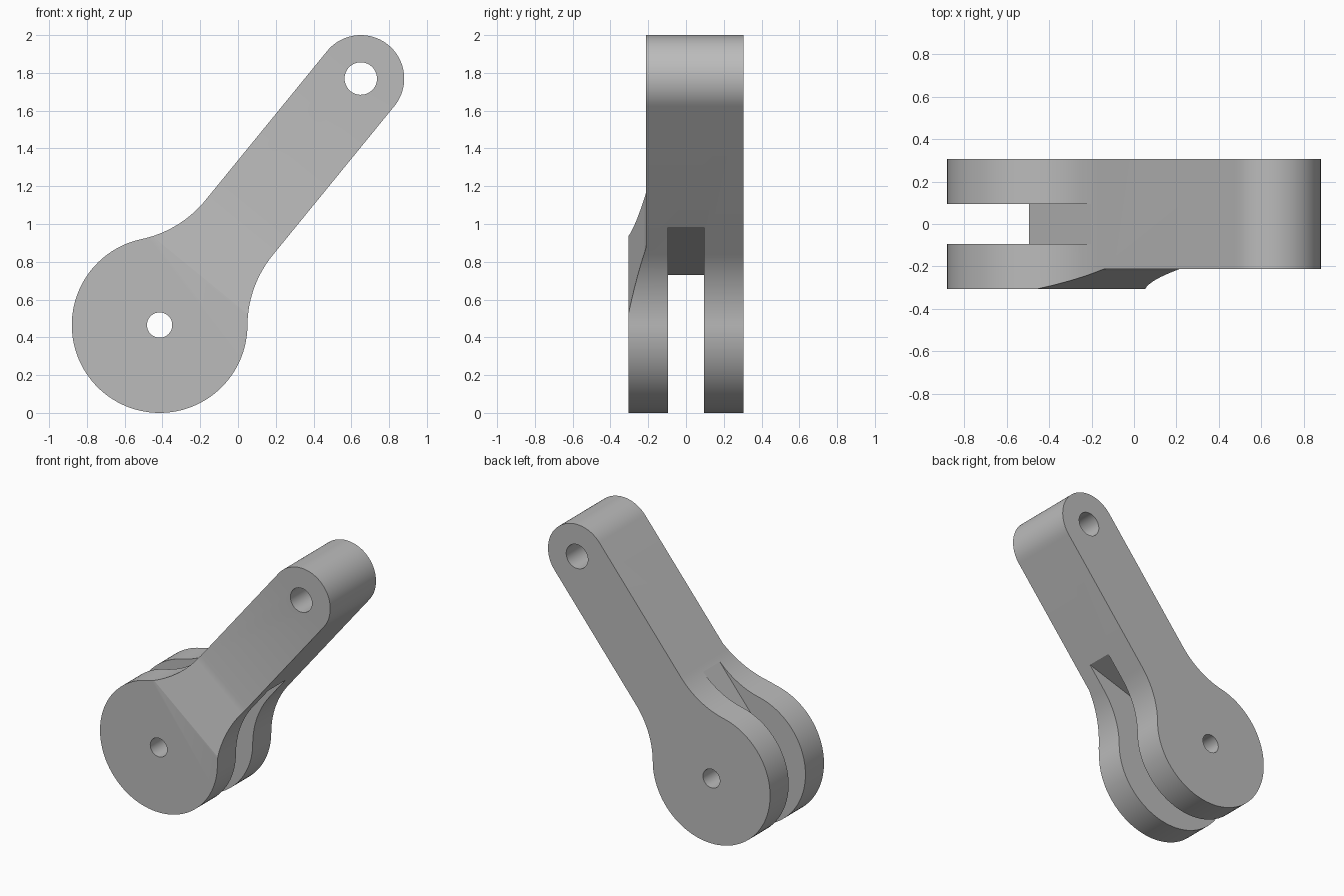
import bpy, bmesh
from math import sin, cos, pi, atan2, sqrt, radians
from mathutils import Vector

cube = bpy.data.objects.get("Cube")
if cube:
    bpy.data.objects.remove(cube)

# Main dimensions
PIVOT = Vector((-0.415, 0, 0.465))     # big end centre
TIP = Vector((0.65, 0, 1.77))          # small end centre
BIG, SMALL, FILLET = 0.465, 0.23, 0.596
DEPTH, SLOT, ARM_FRONT = 0.305, 0.095, -0.213
along = (TIP - PIVOT).normalized()
across = Vector((-along.z, 0, along.x))
length = (TIP - PIVOT).length

steel = bpy.data.materials.new("grey metal")
steel.use_nodes = True
grey = (0.5, 0.5, 0.5, 1)
steel.diffuse_color = grey
steel.node_tree.nodes["Principled BSDF"].inputs["Base Color"].default_value = grey


def place(u, v, y):
    """Point from distance along the arm, across the arm and depth."""
    return PIVOT + along * u + across * v + Vector((0, y, 0))


def arc(cu, cv, r, a0, a1, n):
    return [(cu + r * cos(a0 + (a1 - a0) * i / n),
             cv + r * sin(a0 + (a1 - a0) * i / n)) for i in range(n + 1)]


def prism(name, ring_a, ring_b):
    """Solid between two matching rings of points."""
    bm = bmesh.new()
    a = [bm.verts.new(p) for p in ring_a]
    b = [bm.verts.new(p) for p in ring_b]
    bm.faces.new(a)
    bm.faces.new(b[::-1])
    for i in range(len(a)):
        j = (i + 1) % len(a)
        bm.faces.new((a[j], a[i], b[i], b[j]))
    bmesh.ops.recalc_face_normals(bm, faces=bm.faces)
    mesh = bpy.data.meshes.new(name)
    bm.to_mesh(mesh)
    bm.free()
    mesh.materials.append(steel)
    obj = bpy.data.objects.new(name, mesh)
    bpy.context.collection.objects.link(obj)
    return obj


def plate(name, outline, y0, y1):
    return prism(name, [place(u, v, y0) for u, v in outline],
                 [place(u, v, y1) for u, v in outline])


# Link outline: round tip, concave fillet, round big end, mirrored fillet
fu = sqrt((BIG + FILLET) ** 2 - (SMALL + FILLET) ** 2)
fv = SMALL + FILLET
t = atan2(fv, fu)
upper = arc(fu, fv, FILLET, -pi / 2, t - pi, 20)
lower = [(u, -v) for u, v in reversed(upper)]
outline = (arc(length, 0, SMALL, -pi / 2, pi / 2, 40) + upper
           + arc(0, 0, BIG, t, 2 * pi - t, 72)[1:-1] + lower)
link = plate("forked_link", outline, -DEPTH, DEPTH)

# Slot between the fork plates, leaving the straight arm with a slanted end
slot = [(0.62, 0.8), (0.62, SMALL), (0.155, SMALL), (1.27, -0.5),
        (1.27, -1), (-1, -1), (-1, 0.8)]
cutters = [plate("slot_cutter", slot, -SLOT, SLOT)]

# Front ramp that steps the arm back from the fork
ramp = [(0.34, -DEPTH), (0.71, ARM_FRONT), (2.5, ARM_FRONT),
        (2.5, -0.6), (0.34, -0.6)]
cutters.append(prism("ramp_cutter", [place(u, -1, y) for u, y in ramp],
                     [place(u, 1, y) for u, y in ramp]))

# Pin holes
for name, u, r in (("fork_hole_cutter", 0, 0.067), ("tip_hole_cutter", length, 0.086)):
    cutters.append(plate(name, arc(u, 0, r, 0, 2 * pi, 40)[:-1], -1, 1))

bpy.context.view_layer.objects.active = link
for cutter in cutters:
    mod = link.modifiers.new(cutter.name, "BOOLEAN")
    mod.operation = "DIFFERENCE"
    mod.solver = "EXACT"
    mod.object = cutter
    bpy.ops.object.modifier_apply(modifier=mod.name)
    bpy.data.objects.remove(cutter)

for obj in bpy.context.selected_objects:
    obj.select_set(False)
link.select_set(True)
bpy.ops.object.shade_smooth_by_angle(angle=radians(30))
